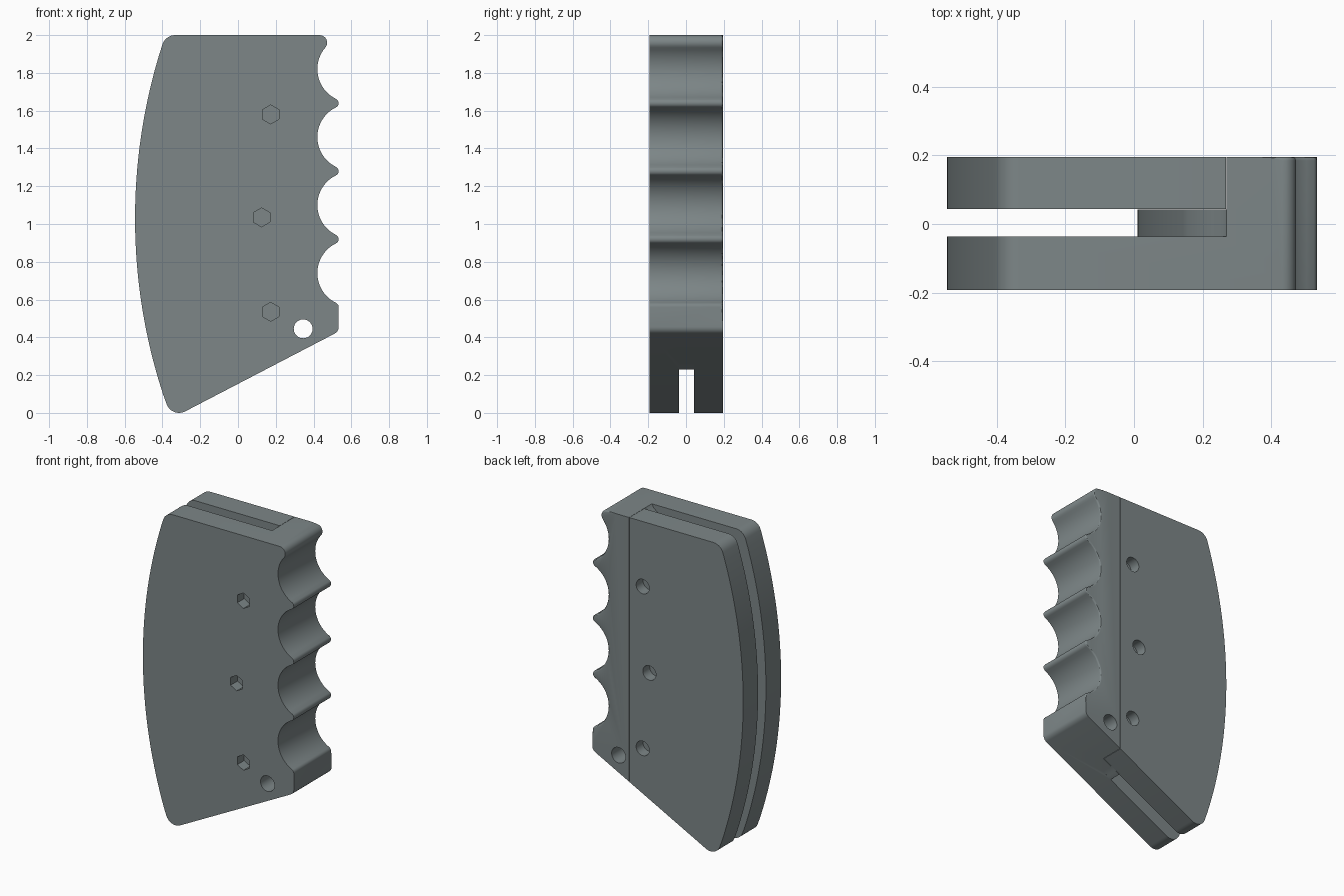
import bpy, bmesh, math
from math import radians, cos, sin

if "Cube" in bpy.data.objects:
    bpy.data.objects.remove(bpy.data.objects["Cube"])

grey = bpy.data.materials.new("slate grey")
grey.diffuse_color = (0.205, 0.24, 0.245, 1)
grey.use_nodes = True
grey.node_tree.nodes["Principled BSDF"].inputs["Base Color"].default_value = grey.diffuse_color

FRONT, BACK = -0.192, 0.195      # outer faces
SLOT0, SLOT1 = -0.037, 0.042     # slot walls
SEAM = 0.27                      # where the back plate meets the grip


def arc(cx, cz, r, a0, a1, n):
    return [(cx + r * cos(radians(a0 + (a1 - a0) * i / n)),
             cz + r * sin(radians(a0 + (a1 - a0) * i / n))) for i in range(n + 1)]


def prism(name, pts, y0, y1, round_grip=False):
    bm = bmesh.new()
    face = bm.faces.new([bm.verts.new((x, y0, z)) for x, z in pts])
    ext = bmesh.ops.extrude_face_region(bm, geom=[face])
    bmesh.ops.translate(bm, vec=(0, y1 - y0, 0),
                        verts=[g for g in ext["geom"] if isinstance(g, bmesh.types.BMVert)])
    bmesh.ops.recalc_face_normals(bm, faces=bm.faces)
    if round_grip:
        # soften the rear edge of the finger grooves
        edges = [e for e in bm.edges
                 if all(v.co.y > y1 - 0.001 and v.co.x > 0.41 and v.co.z > 0.46 for v in e.verts)]
        bmesh.ops.bevel(bm, geom=edges, offset=0.01, segments=3, profile=0.5, affect='EDGES')
    me = bpy.data.meshes.new(name)
    bm.to_mesh(me)
    bm.free()
    ob = bpy.data.objects.new(name, me)
    me.materials.append(grey)
    bpy.context.collection.objects.link(ob)
    return ob


def box(name, x0, x1, z0, z1, y0, y1):
    return prism(name, [(x0, z0), (x1, z0), (x1, z1), (x0, z1)], y0, y1)


def boolean(ob, tool, op='DIFFERENCE'):
    tool.hide_render = True
    m = ob.modifiers.new("cut", 'BOOLEAN')
    m.object, m.operation, m.solver = tool, op, 'EXACT'
    bpy.context.view_layer.objects.active = ob
    bpy.ops.object.modifier_apply(modifier=m.name)
    bpy.data.objects.remove(tool)


# Outline, counter-clockwise from the bottom tip
outline = arc(-0.312, 0.07, 0.07, 199.1, 297.5, 8)
outline += arc(0.493, 0.455, 0.04, 297.5, 360, 6)
outline += arc(0.508, 0.56, 0.025, 0, 64.2, 5)
for i in range(4):
    zc = 0.74 + 0.36 * i
    last = i == 3
    outline += arc(0.595, zc, 0.175, 244.2, 139.4 if last else 115.8, 18)[1:]
    if last:
        outline += arc(0.432, 1.96, 0.04, -40.6, 90, 8)[1:]
    else:
        outline += arc(0.508, zc + 0.18, 0.025, -64.2, 64.2, 8)[1:-1]
outline += arc(-0.333, 1.93, 0.07, 90, 162.1, 7)
outline += arc(2.455, 1.03, 3.0, 162.1, 199.1, 40)[1:-1]

# Slot region with a curved floor that flares at both ends
floor = arc(2.455, 1.03, 2.445, 160.0, 196.5, 36)
slot = [(-0.8, 2.1), (0.275, 2.1), (0.27, 2.0), (0.255, 1.975), (0.228, 1.955)]
slot += [p for p in floor if 0.24 < p[1] < 1.92]
slot += [(0.15, 0.225), (0.18, 0.25), (0.21, 0.265), (0.21, -0.1), (-0.8, -0.1)]

body = prism("grip_body", outline, FRONT, BACK, round_grip=True)
plate = prism("back_plate", outline, SLOT1 + 0.001, BACK)

# Split the rear half into a separate plate
boolean(body, box("plate_recess", -1, SEAM, -0.5, 2.5, SLOT1, 0.5))
boolean(plate, box("plate_limit", -1, SEAM - 0.002, -0.5, 2.5, 0, 0.5), 'INTERSECT')
boolean(body, prism("slot_cutter", slot, SLOT0, SLOT1 + 0.05))

# Lanyard hole through the grip
boolean(body, prism("lanyard_cutter", arc(0.345, 0.445, 0.05, 0, 350, 35), -0.5, 0.5))

# Hexagonal nut pockets in front, round screw pockets behind
for x, z in [(0.173, 1.58), (0.125, 1.035), (0.173, 0.535)]:
    boolean(body, prism("nut_cutter", arc(x, z, 0.05, 30, 330, 5), -0.5, FRONT + 0.07))
    boolean(plate, prism("screw_cutter", arc(x, z, 0.047, 0, 345, 23), BACK - 0.07, 0.5))

for ob in (body, plate):
    bpy.ops.object.select_all(action='DESELECT')
    ob.select_set(True)
    bpy.context.view_layer.objects.active = ob
    bpy.ops.object.shade_smooth_by_angle(angle=radians(30))
